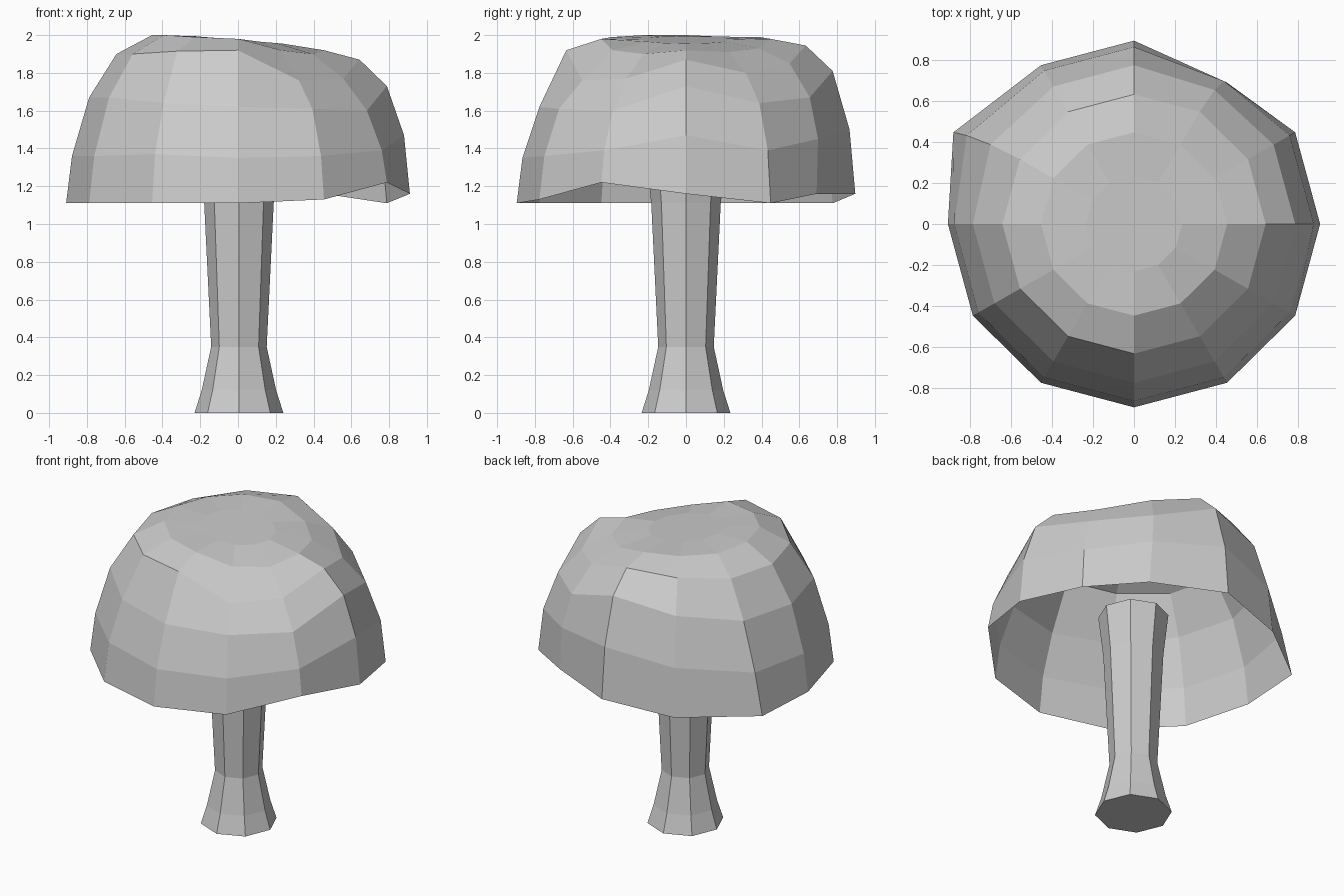
import bpy, bmesh
from math import cos, sin, radians

if "Cube" in bpy.data.objects:
    bpy.data.objects.remove(bpy.data.objects["Cube"])


def loft(name, rings, close_start=False, close_end=False, apex=None):
    """Skin a stack of equal-sized rings into a flat-shaded mesh."""
    bm = bmesh.new()
    loops = [[bm.verts.new(p) for p in ring] for ring in rings]
    n = len(loops[0])
    for a, b in zip(loops, loops[1:]):
        for i in range(n):
            j = (i + 1) % n
            bm.faces.new((a[i], a[j], b[j], b[i]))
    if close_start:
        bm.faces.new(loops[0][::-1])
    if close_end:
        bm.faces.new(loops[-1])
    if apex:
        top = bm.verts.new(apex)
        for i in range(n):
            bm.faces.new((loops[-1][i], loops[-1][(i + 1) % n], top))
    mesh = bpy.data.meshes.new(name)
    bm.to_mesh(mesh)
    bm.free()
    obj = bpy.data.objects.new(name, mesh)
    bpy.context.collection.objects.link(obj)
    return obj


# Stem: eight sides, flared foot, widening toward the open cap
stem_profile = [(0.0, 0.235), (0.12, 0.197), (0.35, 0.147), (1.11, 0.184), (1.39, 0.215)]
loft("stem", [[(0.005 + r * cos(radians(45 * i)), r * sin(radians(45 * i)), z)
               for i in range(8)] for z, r in stem_profile],
     close_start=True, close_end=True)

# Cap: twelve-sided open dome, lumpy heights per column (rim upward, from +x round)
heights = [
    (1.16, 1.47, 1.73, 1.87, 1.92),
    (1.11, 1.39, 1.64, 1.80, 1.91),
    (1.16, 1.45, 1.67, 1.85, 1.93),
    (1.16, 1.50, 1.81, 1.945, 1.98),
    (1.11, 1.43, 1.74, 1.93, 1.99),
    (1.11, 1.38, 1.68, 1.90, 1.99),
    (1.11, 1.36, 1.67, 1.90, 2.00),
    (1.11, 1.36, 1.67, 1.90, 2.00),
    (1.11, 1.37, 1.64, 1.915, 1.99),
    (1.11, 1.35, 1.62, 1.92, 1.98),
    (1.13, 1.36, 1.61, 1.76, 1.92),
    (1.22, 1.39, 1.60, 1.77, 1.90),
]
# Columns whose lower edge is pushed in or out
nudge = {2: (0.0, -0.085), 5: (-0.095, 0.0)}
rings = []
for level in range(6):
    r = 0.91 * cos(radians(15 * level))
    ring = []
    for k in range(12):
        a = radians(30 * k)
        dx, dy = nudge.get(k, (0, 0))
        w = (1.0, 0.6, 0.2, 0, 0, 0)[level]
        z = heights[k][level] if level < 5 else 1.975 - 0.02 * cos(a)
        ring.append((r * cos(a) + dx * w, r * 0.985 * sin(a) + dy * w, z))
    rings.append(ring)
loft("cap", rings, apex=(0, 0, 1.975))
